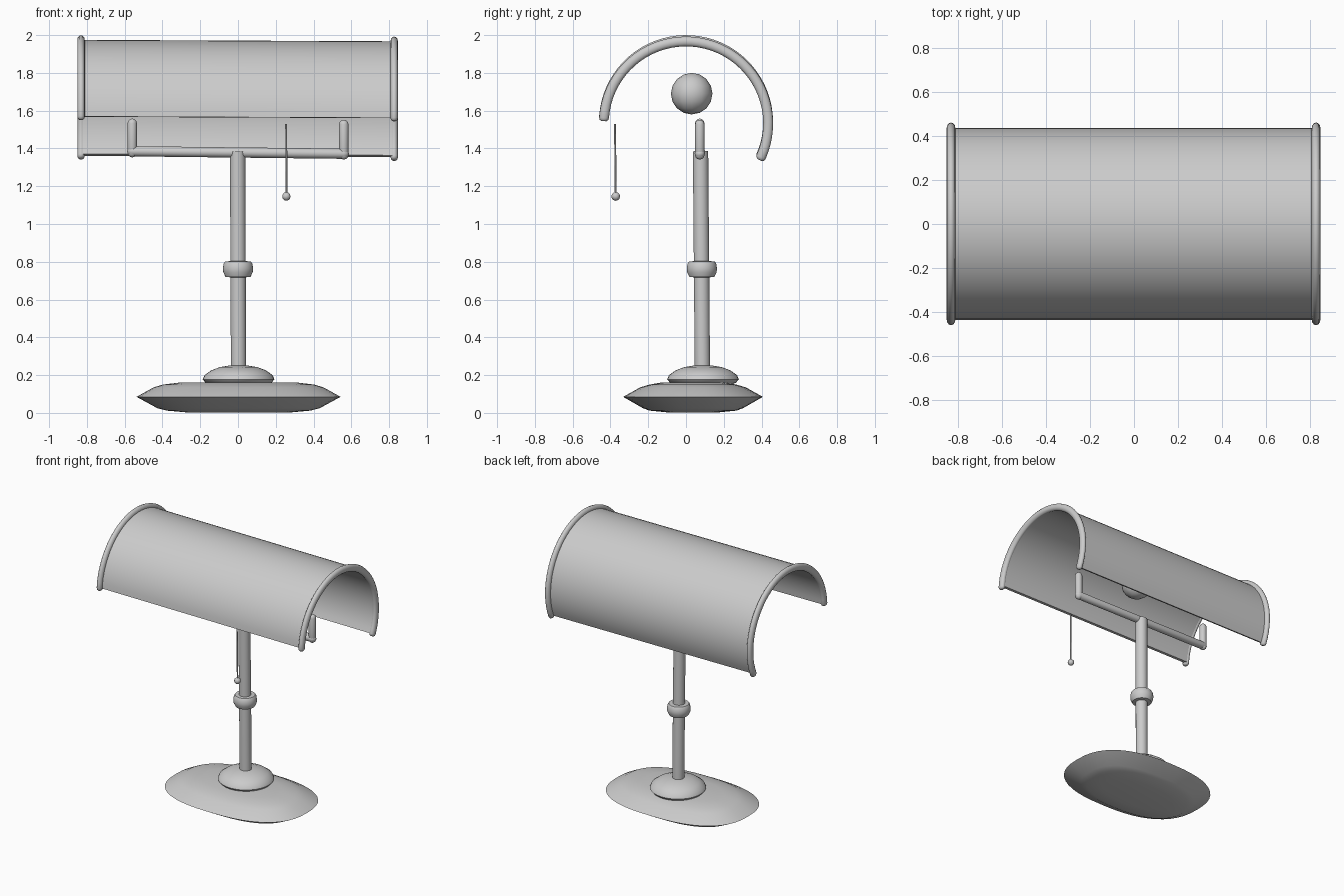
import bpy, bmesh, math
from mathutils import Vector

if "Cube" in bpy.data.objects:
    bpy.data.objects.remove(bpy.data.objects["Cube"])


def finish(name, bm, angle=40):
    bmesh.ops.recalc_face_normals(bm, faces=bm.faces)
    me = bpy.data.meshes.new(name)
    bm.to_mesh(me)
    bm.free()
    ob = bpy.data.objects.new(name, me)
    bpy.context.collection.objects.link(ob)
    bpy.ops.object.select_all(action='DESELECT')
    ob.select_set(True)
    bpy.context.view_layer.objects.active = ob
    bpy.ops.object.shade_smooth_by_angle(angle=math.radians(angle))
    return ob


def skin(name, rings, closed=True, loop=False, angle=40):
    """Bridge rings of points; cap both ends unless the rings form a loop."""
    bm = bmesh.new()
    vs = [[bm.verts.new(p) for p in r] for r in rings]
    n = len(vs[0])
    pairs = list(zip(vs, vs[1:])) + ([(vs[-1], vs[0])] if loop else [])
    for a, b in pairs:
        for i in range(n if closed else n - 1):
            j = (i + 1) % n
            bm.faces.new((a[i], a[j], b[j], b[i]))
    if not loop:
        bm.faces.new(vs[0])
        bm.faces.new(vs[-1])
    return finish(name, bm, angle)


def turned(name, profile, center, n=32, power=2.0, angle=40):
    """Rings of (rx, ry, z) around a vertical axis, superellipse plan."""
    def pt(rx, ry, z, t):
        c, s = math.cos(t), math.sin(t)
        e = 2 / power
        return (center[0] + rx * math.copysign(abs(c) ** e, c),
                center[1] + ry * math.copysign(abs(s) ** e, s), z)
    rings = [[pt(*p, 2 * math.pi * i / n) for i in range(n)] for p in profile]
    return skin(name, rings, angle=angle)


def rod(name, a, b, r, n=16, rounded=False):
    """Straight rod, optionally with domed ends."""
    a, b = Vector(a), Vector(b)
    d = (b - a).normalized()
    u = d.orthogonal().normalized()
    v = d.cross(u)
    stations = [(a, r), (b, r)]
    if rounded:
        arc = [math.radians(k) for k in (85, 60, 30, 0)]
        stations = [(a - d * r * math.sin(t), r * math.cos(t)) for t in arc]
        stations += [(b + d * r * math.sin(t), r * math.cos(t)) for t in reversed(arc)]
    return skin(name, [[p + (u * math.cos(2 * math.pi * i / n) + v * math.sin(2 * math.pi * i / n)) * q
                        for i in range(n)] for p, q in stations])


def ball(name, loc, r, seg, rings):
    bm = bmesh.new()
    bmesh.ops.create_uvsphere(bm, u_segments=seg, v_segments=rings, radius=r)
    bmesh.ops.translate(bm, verts=bm.verts, vec=loc)
    return finish(name, bm, 60)


# Base: rounded, lens-edged slab
turned("base", [(0.28, 0.14, 0.003), (0.38, 0.23, 0.012), (0.43, 0.265, 0.025), (0.54, 0.37, 0.085),
                (0.45, 0.28, 0.135), (0.40, 0.23, 0.15), (0.30, 0.16, 0.162)],
       (0.003, 0.037), n=48, power=2.5, angle=30)

# Dome, stem and collar
turned("base_dome", [(r, r, z) for r, z in
                     [(0.15, 0.15), (0.175, 0.16), (0.19, 0.178), (0.18, 0.20), (0.145, 0.225),
                      (0.10, 0.242), (0.04, 0.252)]], (0.003, 0.09))
rod("stem", (0.003, 0.087, 0.2), (-0.002, 0.077, 1.385), 0.041, 20)
turned("collar", [(r, r, z) for r, z in
                  [(0.045, 0.718), (0.066, 0.72), (0.078, 0.745), (0.08, 0.765), (0.076, 0.79),
                   (0.068, 0.802), (0.045, 0.803)]], (0, 0.084))

# Crossbar and its two uprights
rod("crossbar", (-0.56, 0.073, 1.385), (0.56, 0.073, 1.372), 0.027, rounded=True)
for side, label in ((-1, "left"), (1, "right")):
    rod(label + "_upright", (side * 0.56, 0.073, 1.372 - 0.006 * side),
        (side * 0.56, 0.073, 1.53 - 0.003 * side), 0.025, rounded=True)

# Bulb and pull cord
ball("bulb", (0, 0.03, 1.69), 0.11, 12, 8)
rod("pull_cord", (0.257, -0.372, 1.15), (0.255, -0.376, 1.53), 0.005, 8)
ball("pull_knob", (0.256, -0.372, 1.146), 0.023, 10, 6)

# Shade: thick half-cylinder with a rolled rim at each end
CY, CZ, A0, A1, N = 0.0, 1.535, -24, 176, 40
angles = [math.radians(A0 + (A1 - A0) * i / N) for i in range(N + 1)]


def on_arc(x, r, t):
    return Vector((x, CY + r * math.cos(t), CZ + r * math.sin(t) - 0.0045 * x))


skin("shade", [[on_arc(-0.83, 0.412, t), on_arc(0.825, 0.412, t),
                on_arc(0.825, 0.436, t), on_arc(-0.83, 0.436, t)] for t in angles], angle=30)

for x, label in ((-0.831, "left"), (0.827, "right")):
    rings = []
    caps = [(angles[0] - 0.04, 0.5), (angles[0] - 0.025, 0.85)]
    ends = [(angles[-1] + 0.025, 0.85), (angles[-1] + 0.04, 0.5)]
    for t, k in caps + [(t, 1) for t in angles] + ends:
        rings.append([on_arc(x + 0.02 * k * math.cos(a), 0.435 + 0.026 * k * math.sin(a), t)
                      for a in [2 * math.pi * j / 12 for j in range(12)]])
    skin(label + "_shade_rim", rings, angle=60)
